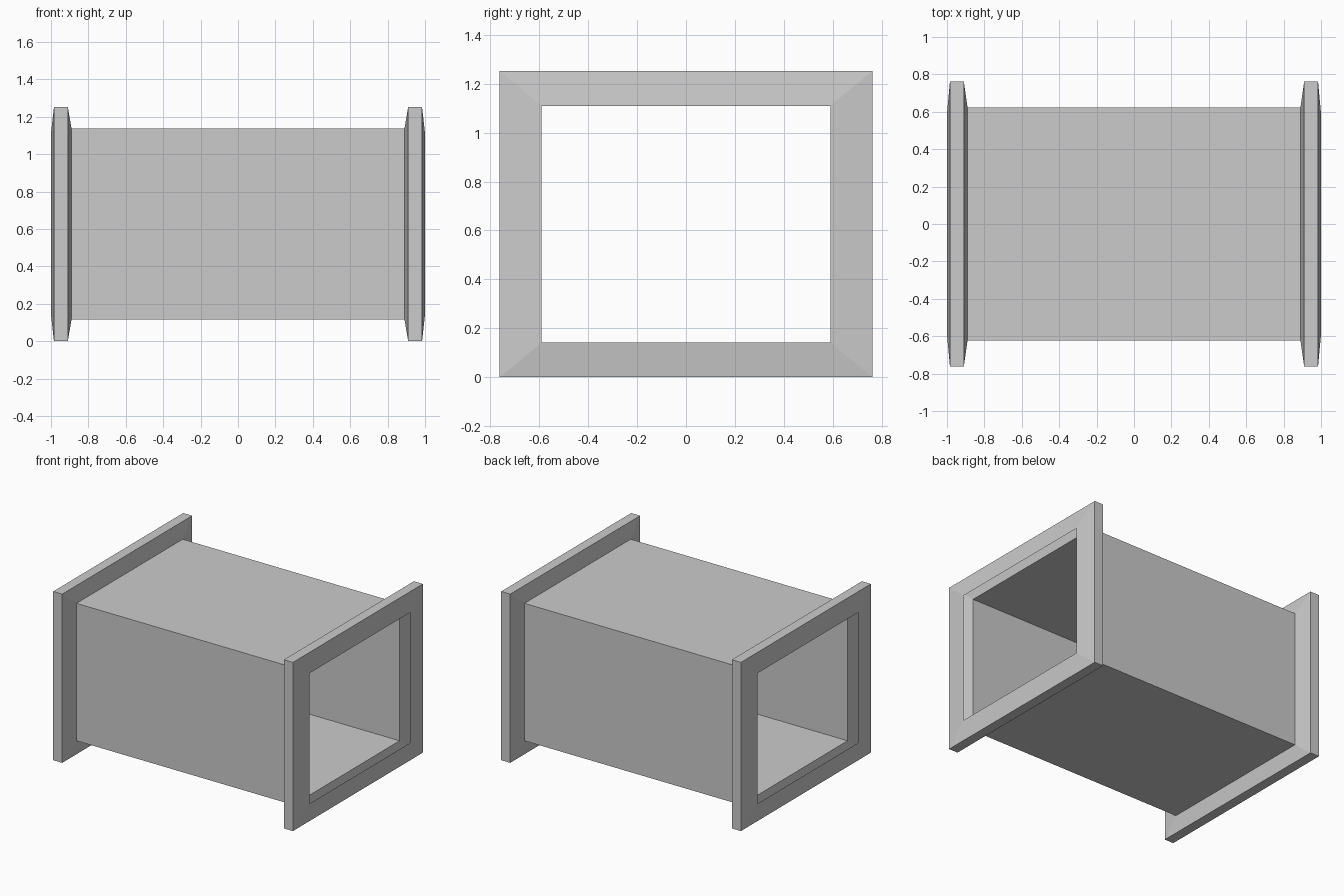
import bpy
import bmesh

if "Cube" in bpy.data.objects:
    bpy.data.objects.remove(bpy.data.objects["Cube"], do_unlink=True)

CENTRE_Z = 0.626

grey = bpy.data.materials.new("plain grey")
grey.use_nodes = True
grey.diffuse_color = (0.6, 0.6, 0.6, 1)
grey.node_tree.nodes["Principled BSDF"].inputs["Base Color"].default_value = (0.6, 0.6, 0.6, 1)

# Rectangular sections along x: (x, half width, half height)
TUBE_END = (0.89, 0.623, 0.51)
FLANGE = [TUBE_END, (0.91, 0.762, 0.626), (0.984, 0.762, 0.626), (1.0, 0.59, 0.484)]


def rectangular_sleeve(name, sections):
    """Skin a row of rectangles into an open sheet."""
    bm = bmesh.new()
    rings = [[bm.verts.new((x, sy * w, CENTRE_Z + sz * h))
              for sy, sz in ((-1, -1), (1, -1), (1, 1), (-1, 1))]
             for x, w, h in sections]
    for a, b in zip(rings, rings[1:]):
        for i in range(4):
            j = (i + 1) % 4
            # Winding faces outward for sections running towards +x
            bm.faces.new((a[i], a[j], b[j], b[i]))
    mesh = bpy.data.meshes.new(name)
    bm.to_mesh(mesh)
    bm.free()
    mesh.materials.append(grey)
    obj = bpy.data.objects.new(name, mesh)
    bpy.context.collection.objects.link(obj)
    return obj


def mirrored(sections):
    return [(-x, w, h) for x, w, h in reversed(sections)]


# Thin-walled duct, open at both ends
rectangular_sleeve("duct_body", mirrored([TUBE_END]) + [TUBE_END])

# Hollow end collars with a slightly raised inner lip
rectangular_sleeve("left_collar", FLANGE)
rectangular_sleeve("right_collar", mirrored(FLANGE))
